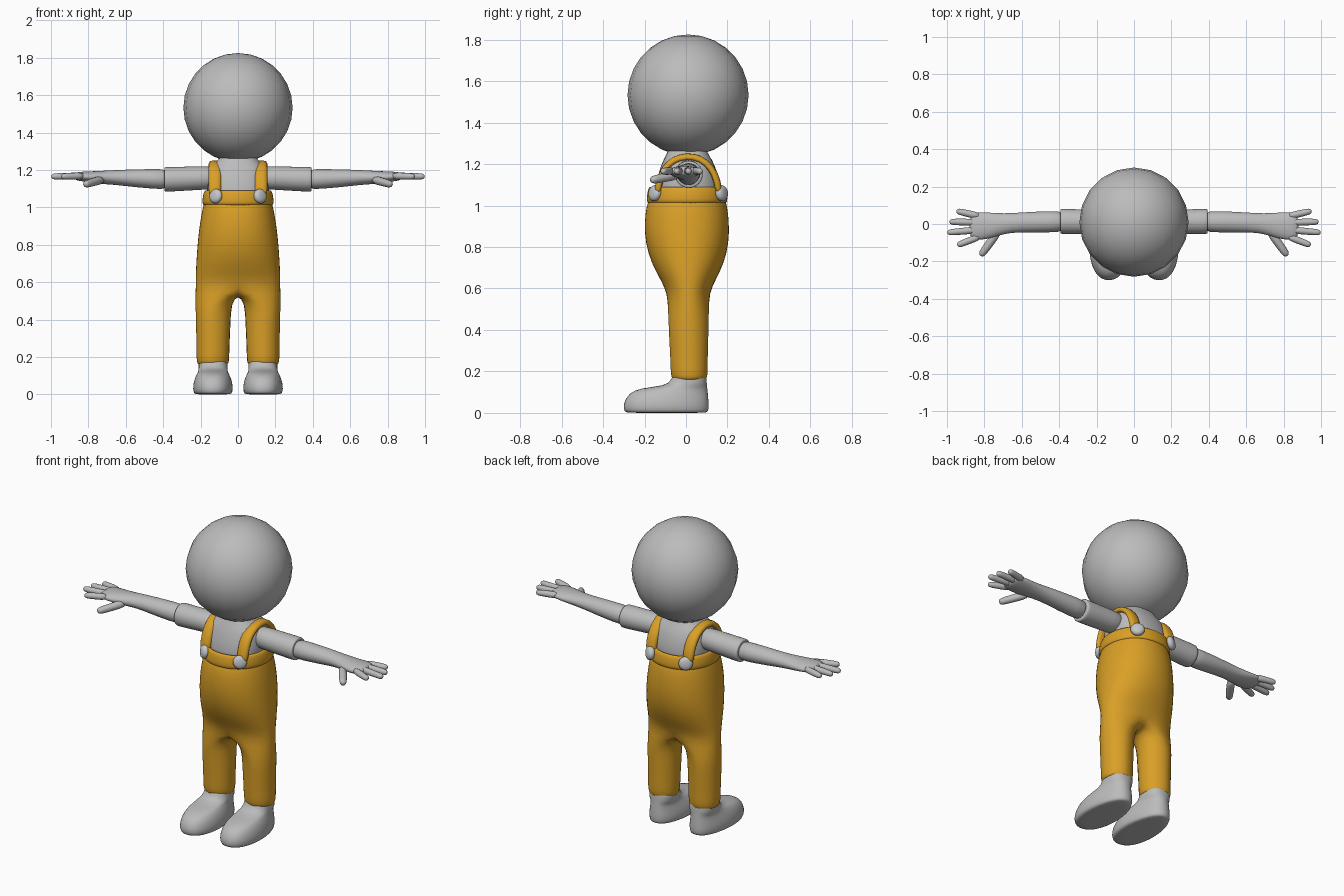
import bpy, bmesh
from math import sin, cos, pi, radians, copysign, atan2
from mathutils import Vector

if "Cube" in bpy.data.objects:
    bpy.data.objects.remove(bpy.data.objects["Cube"])


def material(name, rgb):
    m = bpy.data.materials.new(name)
    m.use_nodes = True
    m.diffuse_color = (*rgb, 1)
    m.node_tree.nodes["Principled BSDF"].inputs["Base Color"].default_value = (*rgb, 1)
    return m


GREY = material("plain grey", (0.5, 0.5, 0.5))
ORANGE = material("overall orange", (0.70, 0.35, 0.02))
BUTTON = material("pale button grey", (0.55, 0.57, 0.59))


def loft(bm, rings, closed=True, caps=True):
    """Skin a list of point rings with quads; returns the vertex rings."""
    rows = [[p if isinstance(p, bmesh.types.BMVert) else bm.verts.new(p) for p in r] for r in rings]
    n = len(rows[0])
    for a, b in zip(rows, rows[1:]):
        for i in range(n if closed else n - 1):
            j = (i + 1) % n
            bm.faces.new((a[i], a[j], b[j], b[i]))
    if caps:
        bm.faces.new(rows[0])
        bm.faces.new(rows[-1])
    return rows


def finish(bm, name, mat, mirror=False, subdivide=1):
    bmesh.ops.recalc_face_normals(bm, faces=bm.faces)
    mesh = bpy.data.meshes.new(name)
    bm.to_mesh(mesh)
    bm.free()
    mesh.materials.append(mat)
    ob = bpy.data.objects.new(name, mesh)
    bpy.context.collection.objects.link(ob)
    if mirror:
        mod = ob.modifiers.new("Mirror", "MIRROR")
        mod.use_clip = True
    if subdivide:
        mod = ob.modifiers.new("Subdivision", "SUBSURF")
        mod.levels = mod.render_levels = subdivide
    for poly in mesh.polygons:
        poly.use_smooth = True
    return ob


def level(z, cx, hx, y0, y1, angles, power=2.0):
    """Horizontal superellipse ring between y0 and y1."""
    cy, hy = (y0 + y1) / 2, (y1 - y0) / 2

    def s(v):
        return 0.0 if abs(v) < 1e-6 else copysign(abs(v) ** (2 / power), v)
    return [Vector((cx + hx * s(cos(a)), cy + hy * s(sin(a)), z)) for a in angles]


def circle(n):
    return [2 * pi * i / n for i in range(n)]


def limb(stations, n=16):
    """Rings across the x axis from (x, y, z, half depth, half height)."""
    return [[Vector((x, y + ry * cos(a), z + rz * sin(a))) for a in circle(n)]
            for x, y, z, ry, rz in stations]


def finger(bm, base, tip, r):
    base, tip = Vector(base), Vector(tip)
    d = (tip - base).normalized()
    u = d.cross(Vector((0, 0, 1))).normalized()
    v = u.cross(d)
    length = (tip - base).length
    steps = [(0, 1.1), (length * 0.5, 1), (length - r, 0.95), (length - r * 0.3, 0.75), (length, 0.3)]
    loft(bm, [[base + d * t + (u * cos(a) + v * sin(a)) * r * k for a in circle(8)] for t, k in steps])


# Head
bm = bmesh.new()
bmesh.ops.create_uvsphere(bm, u_segments=20, v_segments=14, radius=0.292)
bmesh.ops.translate(bm, verts=bm.verts, vec=(0, 0.01, 1.533))
finish(bm, "head", GREY, subdivide=0)

# Shirt torso and neck
bm = bmesh.new()
loft(bm, [level(*r, circle(24), 2.5) for r in (
    (1.00, 0, 0.165, -0.16, 0.17), (1.10, 0, 0.167, -0.148, 0.165),
    (1.17, 0, 0.165, -0.13, 0.15), (1.225, 0, 0.148, -0.108, 0.125),
    (1.25, 0, 0.105, -0.092, 0.105), (1.30, 0, 0.085, -0.08, 0.09))])
finish(bm, "shirt_torso", GREY)

# Sleeves, with a rolled-in hem
bm = bmesh.new()
loft(bm, limb([(0.10, 0.012, 1.158, 0.064, 0.062), (0.2, 0.012, 1.157, 0.066, 0.064),
               (0.3, 0.013, 1.152, 0.067, 0.066), (0.385, 0.014, 1.15, 0.069, 0.068),
               (0.393, 0.014, 1.15, 0.067, 0.066), (0.394, 0.014, 1.15, 0.055, 0.055)]))
finish(bm, "sleeves", GREY, mirror=True)

# Arms with palms, four fingers and a thumb
bm = bmesh.new()
loft(bm, limb([(0.36, 0.013, 1.15, 0.057, 0.057), (0.45, 0.012, 1.152, 0.058, 0.054),
               (0.56, 0.01, 1.156, 0.056, 0.048), (0.66, 0.006, 1.16, 0.052, 0.04),
               (0.73, -0.003, 1.16, 0.062, 0.036), (0.79, -0.01, 1.162, 0.074, 0.031),
               (0.85, -0.012, 1.166, 0.076, 0.025), (0.88, -0.012, 1.166, 0.06, 0.017)]))
for base_y, tip_x, tip_y in ((0.04, 0.95, 0.07), (0.008, 0.987, 0.012),
                             (-0.03, 0.998, -0.046), (-0.065, 0.945, -0.114)):
    finger(bm, (0.82, base_y, 1.168), (tip_x, tip_y, 1.165), 0.02)
finger(bm, (0.72, -0.03, 1.15), (0.82, -0.17, 1.122), 0.024)
finish(bm, "arms_and_hands", GREY, mirror=True)

# Trousers: half of the body, splitting at the crotch into one leg
bm = bmesh.new()
outer = [radians(-90 + 15 * i) for i in range(13)]
inner = [radians(90 + 30 * i) for i in range(1, 6)]
body = loft(bm, [level(*r, outer, 2.15) for r in (
    (1.025, 0, 0.182, -0.18, 0.19), (1.0, 0, 0.19, -0.192, 0.2),
    (0.92, 0, 0.205, -0.203, 0.21), (0.82, 0, 0.217, -0.198, 0.209),
    (0.72, 0, 0.224, -0.168, 0.185), (0.64, 0, 0.228, -0.122, 0.143),
    (0.58, 0, 0.228, -0.093, 0.115))], closed=False, caps=False)
split = body[-1]
front, back = split[0].co, split[-1].co
crotch = []
for i in range(1, 6):
    p = back.lerp(front, i / 6)
    p.z -= 0.05 * sin(pi * i / 6)
    crotch.append(bm.verts.new(p))
legs = [level(*r, outer + inner) for r in (
    (0.49, 0.13, 0.098, -0.088, 0.112), (0.38, 0.131, 0.095, -0.084, 0.11),
    (0.26, 0.132, 0.09, -0.077, 0.106), (0.195, 0.133, 0.09, -0.076, 0.107),
    (0.165, 0.133, 0.086, -0.07, 0.102), (0.16, 0.133, 0.076, -0.06, 0.092))]
loft(bm, [split + crotch] + legs, caps=False)
finish(bm, "trousers", ORANGE, mirror=True)

# Waistband
bm = bmesh.new()
loft(bm, [level(z, 0, 0.187 + o, -0.186 - o, 0.196 + o, circle(32), 2.1) for z, o in (
    (1.01, -0.015), (1.012, 0.002), (1.03, 0.006), (1.07, 0.0),
    (1.088, -0.006), (1.092, -0.016), (1.08, -0.03))], caps=False)
finish(bm, "waistband", ORANGE)

# Shoulder straps swept from the front buttons to the back ones
path = [Vector((0.123, y, z)) for y, z in (
    (-0.142, 1.05), (-0.134, 1.11), (-0.11, 1.175), (-0.068, 1.222), (0.0, 1.242),
    (0.07, 1.232), (0.125, 1.185), (0.155, 1.12), (0.162, 1.05))]
section = [(-0.036, -0.008), (-0.03, 0.013), (0, 0.015), (0.03, 0.013),
           (0.036, -0.008), (0.03, -0.02), (-0.03, -0.02)]
rings = []
for i, p in enumerate(path):
    d = (path[min(i + 1, len(path) - 1)] - path[max(i - 1, 0)]).normalized()
    up = Vector((0, -d.z, d.y))
    rings.append([p + Vector((x, 0, 0)) + up * h for x, h in section])
bm = bmesh.new()
loft(bm, rings)
finish(bm, "shoulder_straps", ORANGE, mirror=True)

# Buttons facing outwards from the waistband
for name, y in (("front_buttons", -0.152), ("back_buttons", 0.174)):
    centre = Vector((0.12, y, 1.06))
    out = Vector((0.12, y, 0.03)).normalized()
    u = out.cross(Vector((0, 0, 1))).normalized()
    v = u.cross(out)
    bm = bmesh.new()
    loft(bm, [[centre + out * h + (u * cos(a) + v * sin(a)) * r for a in circle(16)]
              for h, r in ((-0.02, 0.03), (-0.012, 0.04), (0.004, 0.041), (0.015, 0.032), (0.02, 0.014))])
    finish(bm, name, BUTTON, mirror=True)

# Shoes with ankles reaching into the trouser legs
bm = bmesh.new()
loft(bm, [level(*r, circle(24), 2.3) for r in (
    (0.0, 0.134, 0.09, -0.28, 0.095), (0.003, 0.134, 0.103, -0.298, 0.108),
    (0.03, 0.134, 0.109, -0.304, 0.112), (0.06, 0.134, 0.106, -0.297, 0.11),
    (0.095, 0.134, 0.096, -0.275, 0.107), (0.12, 0.134, 0.08, -0.225, 0.104),
    (0.13, 0.133, 0.078, -0.10, 0.102), (0.16, 0.133, 0.078, -0.066, 0.1),
    (0.22, 0.133, 0.075, -0.062, 0.095))])
for v in bm.verts:  # narrower heel
    if v.co.y > -0.1 and v.co.z < 0.11:
        v.co.x = 0.134 + (v.co.x - 0.134) * (1 - 0.8 * (v.co.y + 0.1))
finish(bm, "shoes", GREY, mirror=True)
